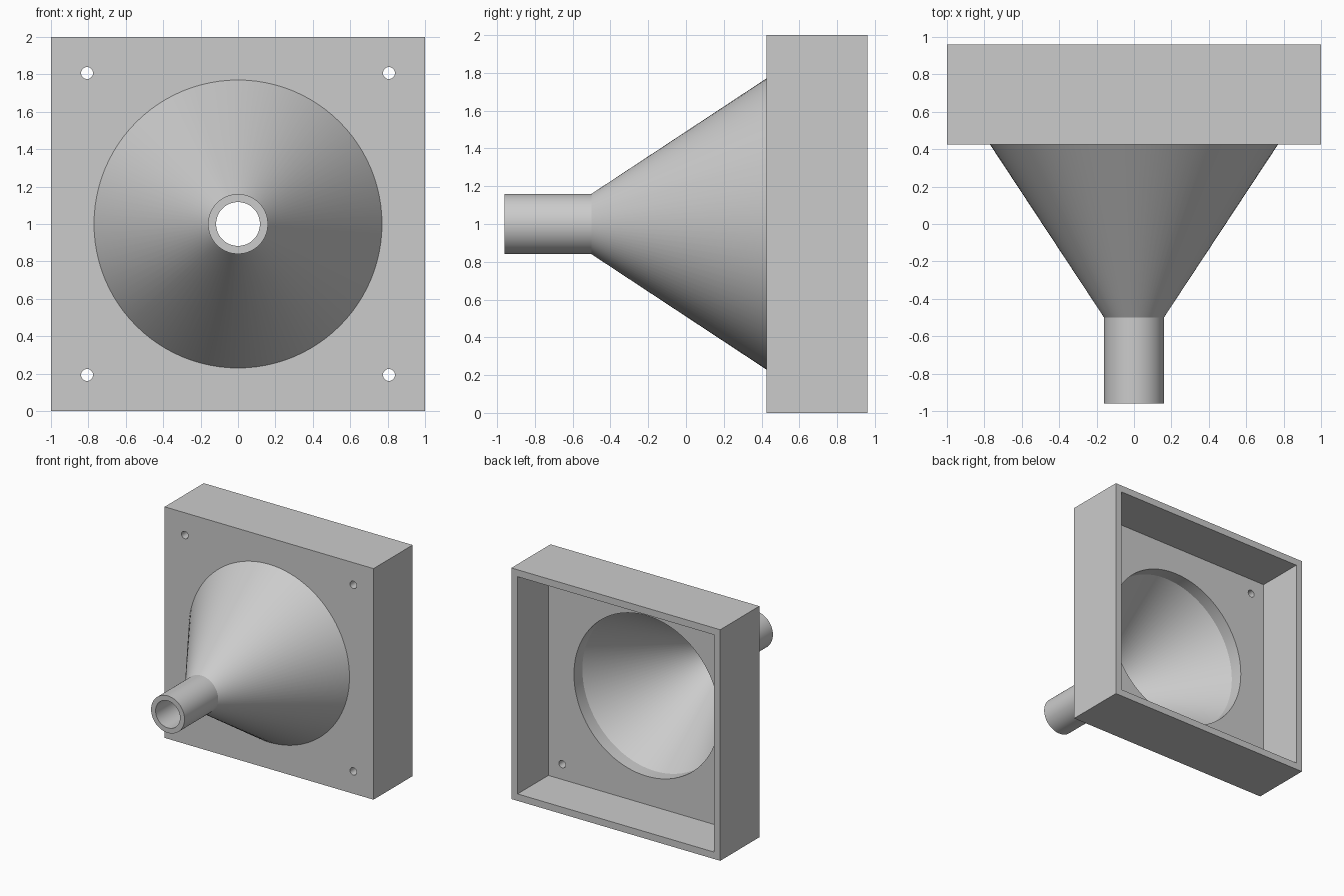
import bpy
import bmesh
from math import radians
from mathutils import Matrix, Vector

if "Cube" in bpy.data.objects:
    bpy.data.objects.remove(bpy.data.objects["Cube"])

FRONT, BACK = -0.96, 0.96        # nozzle tip and open rear of the housing
PLATE, FLOOR = 0.425, 0.54       # front and rear faces of the mounting plate
NECK = -0.5                      # where the nozzle widens into the cone
MOUTH = 0.695                    # inner radius of the wide end
SEGMENTS = 96
AXIS = Matrix.Rotation(radians(90), 4, 'X')

grey = bpy.data.materials.new("light_grey")
grey.use_nodes = True
colour = (0.6, 0.6, 0.6, 1)
grey.diffuse_color = colour
grey.node_tree.nodes["Principled BSDF"].inputs["Base Color"].default_value = colour


def make_object(name, bm):
    bmesh.ops.recalc_face_normals(bm, faces=bm.faces)
    mesh = bpy.data.meshes.new(name)
    bm.to_mesh(mesh)
    bm.free()
    mesh.materials.append(grey)
    obj = bpy.data.objects.new(name, mesh)
    bpy.context.collection.objects.link(obj)
    return obj


def box(name, half, y0, y1):
    bm = bmesh.new()
    size = Matrix.Diagonal((2 * half, y1 - y0, 2 * half, 1))
    place = Matrix.Translation((0, (y0 + y1) / 2, 1))
    bmesh.ops.create_cube(bm, size=1, matrix=place @ size)
    return make_object(name, bm)


def bore(name, x, z, radius, sides):
    bm = bmesh.new()
    place = Matrix.Translation((x, (PLATE + FLOOR) / 2, z))
    bmesh.ops.create_cone(bm, cap_ends=True, segments=sides, radius1=radius,
                          radius2=radius, depth=0.3, matrix=place @ AXIS)
    return make_object(name, bm)


def smooth(obj):
    bpy.ops.object.select_all(action='DESELECT')
    obj.select_set(True)
    bpy.context.view_layer.objects.active = obj
    bpy.ops.object.shade_smooth_by_angle(angle=radians(25))


# Square housing: hollow at the rear, mouth and screw holes through the plate
housing = box("housing", 1, PLATE, BACK)
cutters = [box("cavity_cutter", 0.94, FLOOR, BACK + 0.2),
           bore("mouth_cutter", 0, 1, MOUTH, SEGMENTS)]
for x in (-0.807, 0.807):
    for z in (0.193, 1.807):
        cutters.append(bore("screw_hole_cutter", x, z, 0.032, 32))
bpy.context.view_layer.objects.active = housing
for cutter in cutters:
    cut = housing.modifiers.new(cutter.name, 'BOOLEAN')
    cut.operation = 'DIFFERENCE'
    cut.solver = 'EXACT'
    cut.object = cutter
    bpy.ops.object.modifier_apply(modifier=cut.name)
for cutter in cutters:
    bpy.data.objects.remove(cutter)
smooth(housing)

# Funnel: thin-walled cone and nozzle turned about the y axis
profile = [(0.77, PLATE), (0.16, NECK), (0.16, FRONT),
           (0.117, FRONT), (0.117, NECK), (MOUTH, PLATE)]
bm = bmesh.new()
points = [bm.verts.new((r, y, 1)) for r, y in profile]
edges = [bm.edges.new(pair) for pair in zip(points, points[1:])]
bmesh.ops.spin(bm, geom=points + edges, cent=Vector((0, 0, 1)), axis=(0, 1, 0),
               angle=radians(360), steps=SEGMENTS, use_merge=True)
bmesh.ops.remove_doubles(bm, verts=bm.verts, dist=0.0001)
smooth(make_object("funnel", bm))
